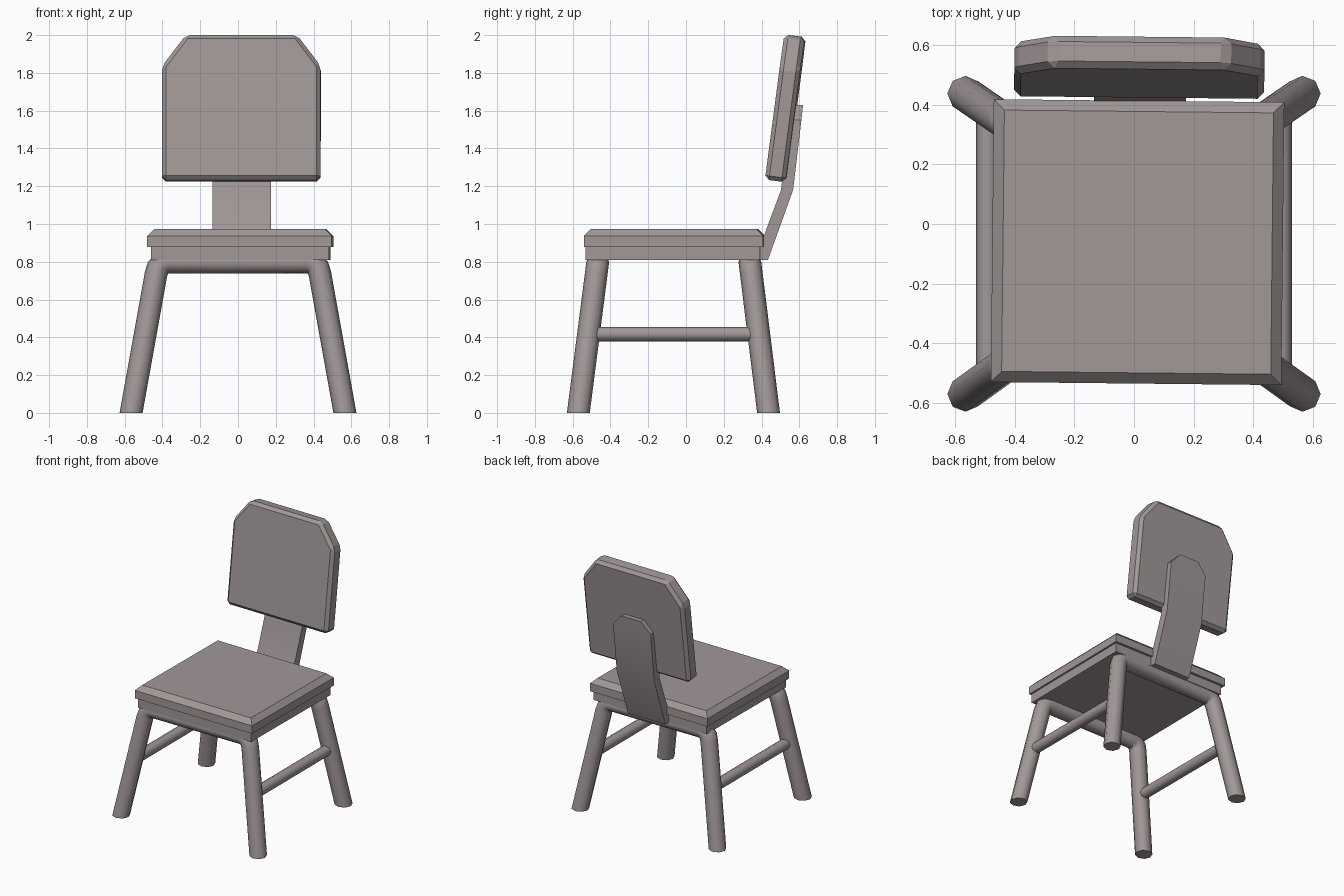
import bpy, bmesh, math
from mathutils import Vector, Matrix

if "Cube" in bpy.data.objects:
    bpy.data.objects.remove(bpy.data.objects["Cube"])

TURN = math.radians(-0.6)   # seat and back sit slightly twisted on the frame

# Warm grey-brown paint shared by every part
paint = bpy.data.materials.new("warm_grey")
paint.diffuse_color = (0.36, 0.312, 0.312, 1)
paint.use_nodes = True
paint.node_tree.nodes["Principled BSDF"].inputs["Base Color"].default_value = paint.diffuse_color


def finish(name, bm, loc=(0, 0, 0), rot=(0, 0, 0), smooth=0):
    bmesh.ops.recalc_face_normals(bm, faces=bm.faces[:])
    me = bpy.data.meshes.new(name)
    bm.to_mesh(me)
    bm.free()
    me.materials.append(paint)
    ob = bpy.data.objects.new(name, me)
    bpy.context.collection.objects.link(ob)
    ob.location, ob.rotation_euler = loc, rot
    if smooth:
        bpy.ops.object.select_all(action='DESELECT')
        ob.select_set(True)
        bpy.context.view_layer.objects.active = ob
        bpy.ops.object.shade_smooth_by_angle(angle=math.radians(smooth))
    return ob


def loft(bm, rings):
    loops = [[bm.verts.new(p) for p in ring] for ring in rings]
    n = len(loops[0])
    for a, b in zip(loops, loops[1:]):
        for i in range(n):
            j = (i + 1) % n
            bm.faces.new((a[i], a[j], b[j], b[i]))
    bm.faces.new(loops[0])
    bm.faces.new(loops[-1])


def slab(name, size, loc, chamfer=0):
    bm = bmesh.new()
    bmesh.ops.create_cube(bm, size=1, matrix=Matrix.Diagonal((*size, 1)))
    if chamfer:
        top = [e for e in bm.edges if all(v.co.z > 0 for v in e.verts)]
        bmesh.ops.bevel(bm, geom=top, offset=chamfer, segments=1, affect='EDGES')
    return finish(name, bm, loc, (0, 0, TURN))


def tube(name, path, r, side, end_normal, sides=8):
    # Sweep a polygon along the path with mitred bends and a chosen end plane
    pts = [Vector(p) for p in path]
    dirs = [(b - a).normalized() for a, b in zip(pts, pts[1:])]
    rings = []
    for i, p in enumerate(pts):
        d = dirs[min(i, len(dirs) - 1)]
        if i == 0 or i == len(pts) - 1:
            n = Vector(end_normal)
        else:
            n = dirs[i - 1] + dirs[i]
        u = Vector(side)
        u = (u - d * u.dot(d)).normalized()
        v = d.cross(u)
        ring = []
        for k in range(sides):
            a = 2 * math.pi * k / sides
            q = r * (u * math.cos(a) + v * math.sin(a))
            ring.append(p + q - d * (q.dot(n) / d.dot(n)))
        rings.append(ring)
    bm = bmesh.new()
    loft(bm, rings)
    return finish(name, bm, smooth=50)


# Seat: cushion with chamfered top over a slightly smaller base
slab("seat_cushion", (0.976, 0.95, 0.095), (0.012, -0.061, 0.9255), 0.036)
slab("seat_base", (0.942, 0.922, 0.07), (0.015, -0.065, 0.845))

# Bent tube leg frames, front and rear
for name, foot_y, top_y in (("front_leg_frame", -0.57, -0.467),
                            ("rear_leg_frame", 0.437, 0.338)):
    half = [(0.566, 0), (0.434, 0.735), (0.424, 0.768), (0.405, 0.79), (0.372, 0.799)]
    left = [(-x, foot_y + (top_y - foot_y) * z / 0.8, z) for x, z in half]
    right = [(-x, y, z) for x, y, z in reversed(left)]
    tube(name, left + right, 0.06, (0, 1, 0), (0, 0, 1))

# Side stretchers
for s, name in ((-1, "left_stretcher"), (1, "right_stretcher")):
    tube(name, [(s * 0.491, -0.52, 0.417), (s * 0.491, 0.385, 0.417)],
         0.039, (0, 0, 1), (0, 1, 0))

# Backrest panel: clipped upper corners, all edges bevelled
w, h, t = 0.42, 0.387, 0.055
outline = [(-w, -h), (w, -h), (w, h - 0.165), (w - 0.125, h),
           (-w + 0.125, h), (-w, h - 0.165)]
bm = bmesh.new()
loft(bm, [[(x, y, z) for x, z in outline] for y in (-t, t)])
bmesh.ops.bevel(bm, geom=bm.edges[:], offset=0.022, segments=1, affect='EDGES')
finish("backrest", bm, (0.018, 0.527, 1.612), (math.radians(-7.5), 0, TURN))

# Back support: bent strap with a clipped top end
stations = [(0.155, 0.365, 0.434, 0.81), (0.155, 0.503, 0.567, 1.18),
            (0.155, 0.545, 0.611, 1.55), (0.08, 0.555, 0.62, 1.63)]
bm = bmesh.new()
loft(bm, [[(0.02 - hw, f, z), (0.02 + hw, f, z), (0.02 + hw, b, z), (0.02 - hw, b, z)]
          for hw, f, b, z in stations])
finish("back_support", bm, smooth=30)
